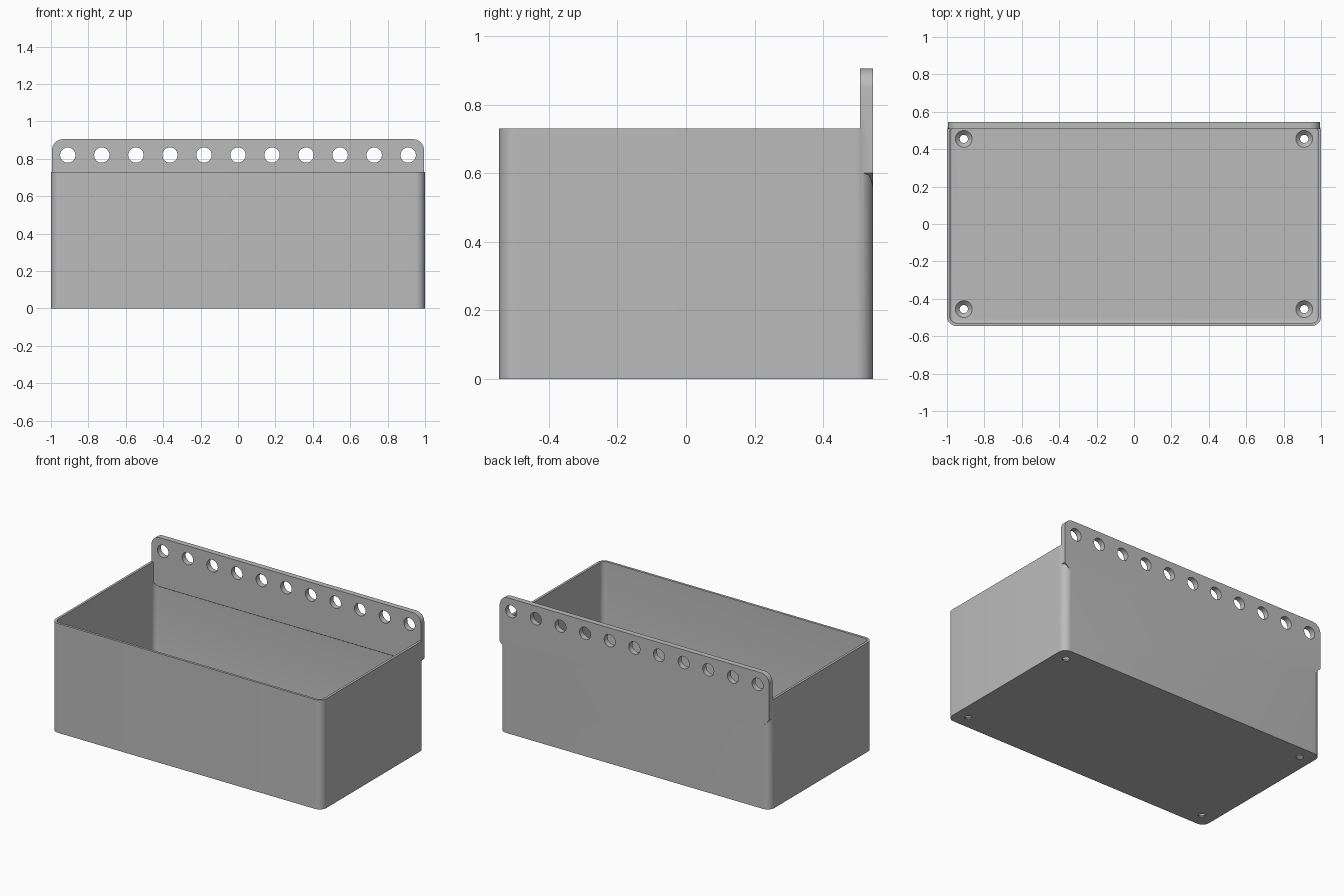
import bpy, bmesh
from math import sin, cos, pi

cube = bpy.data.objects.get("Cube")
if cube:
    bpy.data.objects.remove(cube, do_unlink=True)

grey = bpy.data.materials.new("light grey plastic")
grey.use_nodes = True
colour = (0.5, 0.5, 0.5, 1)
grey.diffuse_color = colour
grey.node_tree.nodes["Principled BSDF"].inputs["Base Color"].default_value = colour

HX, HY, HEIGHT, RADIUS = 1.0, 0.545, 0.73, 0.05
WALL, FLOOR, FILLET = 0.016, 0.03, 0.012
PLATE_FRONT, PLATE_X, PLATE_TOP, PLATE_LOW = 0.508, 0.995, 0.905, 0.555


def arc(cx, cy, r, start, steps=10):
    """Quarter circle, counter-clockwise from the start angle."""
    return [(cx + r * cos(start + pi / 2 * i / steps),
             cy + r * sin(start + pi / 2 * i / steps)) for i in range(steps + 1)]


def rounded_rect(inset):
    hx, hy, r = HX - inset, HY - inset, RADIUS - inset
    cx, cy = hx - r, hy - r
    return (arc(cx, cy, r, 0) + arc(-cx, cy, r, pi / 2)
            + arc(-cx, -cy, r, pi) + arc(cx, -cy, r, 3 * pi / 2))


def loft(name, rings):
    """Closed solid through rings of equal point count."""
    bm = bmesh.new()
    loops = [[bm.verts.new(p) for p in ring] for ring in rings]
    for a, b in zip(loops, loops[1:]):
        n = len(a)
        for i in range(n):
            bm.faces.new((a[i], a[(i + 1) % n], b[(i + 1) % n], b[i]))
    bm.faces.new(loops[0][::-1])
    bm.faces.new(loops[-1])
    bmesh.ops.recalc_face_normals(bm, faces=bm.faces)
    mesh = bpy.data.meshes.new(name)
    bm.to_mesh(mesh)
    bm.free()
    mesh.materials.append(grey)
    obj = bpy.data.objects.new(name, mesh)
    bpy.context.collection.objects.link(obj)
    return obj


def combine(target, tool, operation):
    mod = target.modifiers.new("combine", 'BOOLEAN')
    mod.operation, mod.solver, mod.object = operation, 'EXACT', tool
    bpy.context.view_layer.objects.active = target
    bpy.ops.object.modifier_apply(modifier=mod.name)
    bpy.data.objects.remove(tool, do_unlink=True)


def circle(r, steps=32):
    return [(r * cos(2 * pi * i / steps), r * sin(2 * pi * i / steps)) for i in range(steps)]


# Open box: outer wall, rim, inner wall, filleted floor
levels = [(0, 0), (0, HEIGHT), (WALL, HEIGHT)]
for i in range(5):
    t = pi / 2 * i / 4
    levels.append((WALL + FILLET * (1 - cos(t)), FLOOR + FILLET * (1 - sin(t))))
box = loft("storage_bin", [[(x, y, z) for x, y in rounded_rect(d)] for d, z in levels])

# Hanging plate: rounded top, chamfered lower corners, sloped inner underside
r = 0.06
outline = (arc(PLATE_X - r, PLATE_TOP - r, r, 0)
           + arc(r - PLATE_X, PLATE_TOP - r, r, pi / 2)
           + [(-PLATE_X, 0.6), (-0.95, PLATE_LOW), (0.95, PLATE_LOW), (PLATE_X, 0.6)])
plate = loft("hanging_plate", [
    [(x, PLATE_FRONT, max(z, PLATE_LOW + 0.022)) for x, z in outline],
    [(x, HY, z) for x, z in outline]])
combine(box, plate, 'UNION')

# Row of hanging holes
for i in range(11):
    cx = (i - 5) * 0.182
    hole = loft("hole_cutter", [[(cx + x, y, 0.82 + z) for x, z in circle(0.041)]
                                for y in (0.4, 0.65)])
    combine(box, hole, 'DIFFERENCE')

# Countersunk screw holes in the floor
for cx in (-0.91, 0.91):
    for cy in (-0.455, 0.455):
        screw = loft("screw_cutter", [
            [(cx + x, cy + y, z) for x, y in circle(rad)]
            for rad, z in ((0.022, -0.1), (0.022, 0.007), (0.045, FLOOR), (0.045, 0.06))])
        combine(box, screw, 'DIFFERENCE')

# Smooth rounded surfaces, keep edges sharp
bpy.ops.object.select_all(action='DESELECT')
box.select_set(True)
bpy.context.view_layer.objects.active = box
bpy.ops.object.shade_smooth_by_angle(angle=pi / 6)
